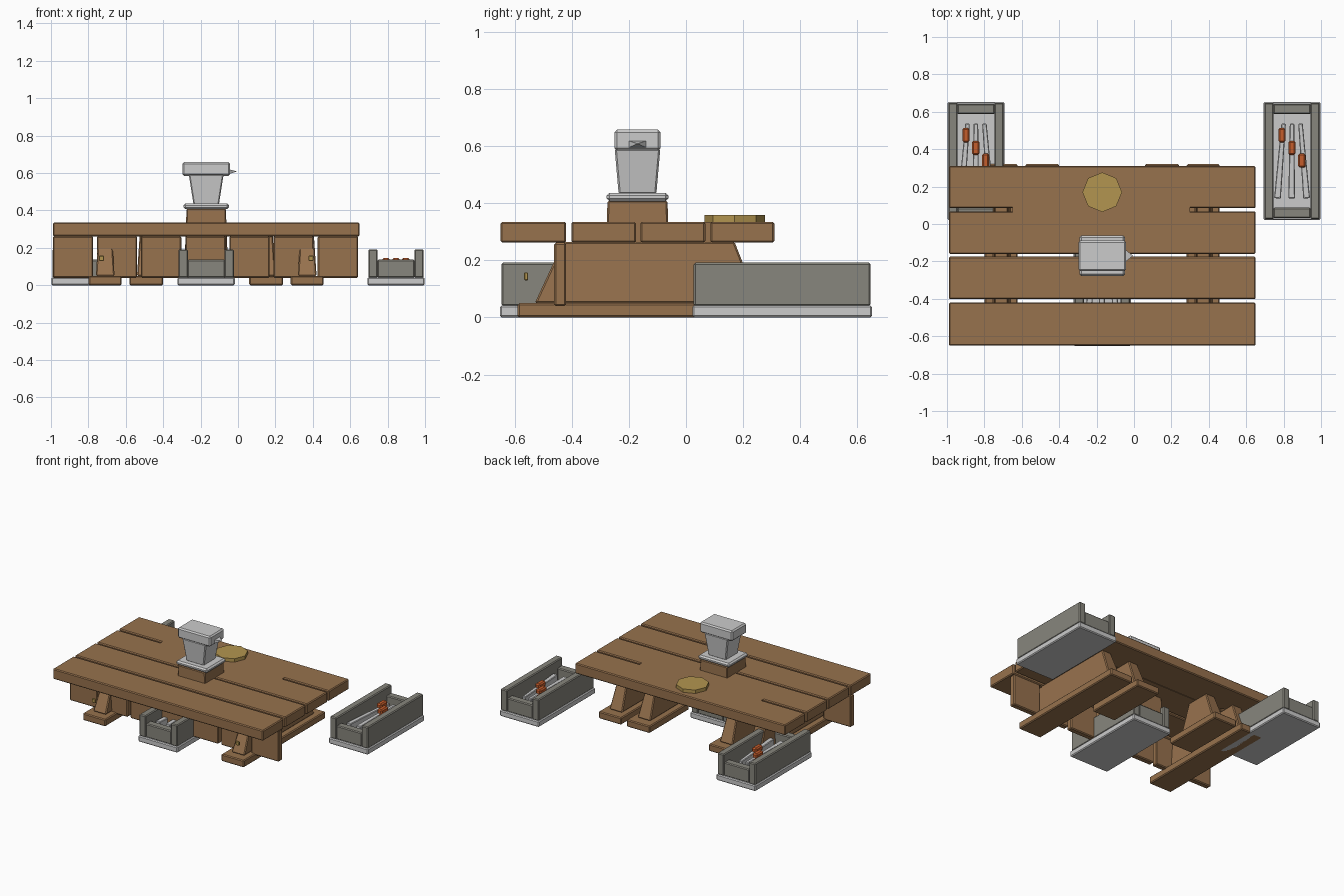
import bpy, bmesh, math
from mathutils import Vector

if "Cube" in bpy.data.objects:
    bpy.data.objects.remove(bpy.data.objects["Cube"])


def material(name, rgb):
    m = bpy.data.materials.new(name)
    m.diffuse_color = (*rgb, 1.0)
    m.use_nodes = True
    m.node_tree.nodes["Principled BSDF"].inputs["Base Color"].default_value = m.diffuse_color
    return m


WOOD = material("warm wood", (0.31, 0.168, 0.075))
STONE = material("dark stone", (0.245, 0.238, 0.205))
METAL = material("light metal", (0.60, 0.60, 0.60))
GOLD = material("brass", (0.45, 0.30, 0.08))
EMBER = material("hot orange", (0.56, 0.11, 0.025))


def finish(name, bm, mat, bevel):
    bmesh.ops.recalc_face_normals(bm, faces=bm.faces)
    me = bpy.data.meshes.new(name)
    bm.to_mesh(me)
    bm.free()
    me.materials.append(mat)
    ob = bpy.data.objects.new(name, me)
    bpy.context.collection.objects.link(ob)
    if bevel:
        b = ob.modifiers.new("soft_edge", 'BEVEL')
        b.width = bevel
        b.segments = 1
    return ob


def frustum(name, low, high, z, mat, bevel=0.006):
    """Block between two rectangles (x0, x1, y0, y1) at heights z."""
    bm = bmesh.new()
    rings = []
    for (x0, x1, y0, y1), h in zip((low, high), z):
        rings.append([bm.verts.new((x, y, h)) for x, y in
                      ((x0, y0), (x1, y0), (x1, y1), (x0, y1))])
    bm.faces.new(rings[0][::-1])
    bm.faces.new(rings[1])
    for i in range(4):
        j = (i + 1) % 4
        bm.faces.new((rings[0][i], rings[0][j], rings[1][j], rings[1][i]))
    return finish(name, bm, mat, bevel)


def box(name, x0, x1, y0, y1, z0, z1, mat, bevel=0.006):
    r = (x0, x1, y0, y1)
    return frustum(name, r, r, (z0, z1), mat, bevel)


CX = -0.17  # centre line of the table

# Table top: four planks, the last two joined in the middle
for i, (y0, y1) in enumerate(((-0.65, -0.42), (-0.402, -0.175),
                              (-0.16, 0.068), (0.085, 0.31))):
    box(f"table_plank_{i + 1}", -0.99, 0.65, y0, y1, 0.262, 0.335, WOOD)
box("plank_joint", -0.65, 0.30, 0.055, 0.10, 0.264, 0.335, WOOD, 0)

# Front apron: seven upright boards
for i in range(7):
    x = -0.99 + i * 0.236
    box(f"apron_board_{i + 1}", x, x + 0.215, -0.462, -0.42, 0.04, 0.262, WOOD)

# Trestles: long outer pair and short inner pair, mirrored about the centre
for side, label in ((-1, "left"), (1, "right")):
    xo, xi = CX + side * 0.54, CX + side * 0.32
    box(f"outer_foot_{label}", xo - 0.088, xo + 0.088, -0.59, 0.32, 0, 0.05, WOOD)
    frustum(f"outer_trestle_{label}", (xo - 0.05, xo + 0.05, -0.53, 0.255),
            (xo - 0.036, xo + 0.036, -0.43, 0.17), (0.05, 0.265), WOOD)
    box(f"inner_foot_{label}", xi - 0.09, xi + 0.09, -0.12, 0.32, 0, 0.05, WOOD)
    frustum(f"inner_trestle_{label}", (xi - 0.05, xi + 0.05, -0.06, 0.255),
            (xi - 0.036, xi + 0.036, 0.0, 0.17), (0.05, 0.265), WOOD)
    xp = CX + side * 0.56
    box(f"brass_peg_{label}", xp - 0.013, xp + 0.013, -0.567, -0.553,
        0.13, 0.158, GOLD, 0.003)


def bar(name, a, b, w0, w1, z0, z1, mat):
    """Tapered flat bar running between two plan points."""
    a, b = Vector(a), Vector(b)
    n = Vector((-(b - a).y, (b - a).x)).normalized()
    plan = [a + n * w0, a - n * w0, b - n * w1, b + n * w1]
    bm = bmesh.new()
    face = bm.faces.new([bm.verts.new((p.x, p.y, z0)) for p in plan])
    ext = bmesh.ops.extrude_face_region(bm, geom=[face])
    bmesh.ops.translate(bm, vec=(0, 0, z1 - z0), verts=[
        v for v in ext["geom"] if isinstance(v, bmesh.types.BMVert)])
    return finish(name, bm, mat, 0.004)


def trough(label, cx, cy):
    hx, hy = 0.153, 0.315
    box(f"{label}_trough_base", cx - hx, cx + hx, cy - hy, cy + hy, 0, 0.042, METAL)
    # Long side walls and lower end walls
    for s in (-1, 1):
        xa, xb = sorted((cx + s * 0.148, cx + s * 0.098))
        box(f"{label}_trough_side", xa, xb, cy - 0.31, cy + 0.31, 0.04, 0.192, STONE)
        ya, yb = sorted((cy + s * 0.305, cy + s * 0.25))
        box(f"{label}_trough_end", cx - 0.1, cx + 0.1, ya, yb, 0.04, 0.137, STONE)
    # Metal rods spread over the floor with glowing billets on top
    for i, (top, low) in enumerate(((-0.045, -0.078), (0.0, -0.002), (0.045, 0.078))):
        bar(f"{label}_rod", (cx + top, cy + 0.2), (cx + low, cy - 0.2),
            0.012, 0.018, 0.04, 0.12, METAL)
    for i in range(3):
        x, y = cx - 0.054 + i * 0.053, cy + 0.138 - i * 0.068
        box(f"{label}_hot_billet", x - 0.019, x + 0.019, y - 0.038, y + 0.038,
            0.11, 0.147, EMBER, 0.008)


for label, cx, cy in (("left", -0.845, 0.337), ("right", 0.845, 0.337),
                      ("front", CX, -0.337)):
    trough(label, cx, cy)


def square(hx, hy, cx=CX, cy=-0.17):
    return (cx - hx, cx + hx, cy - hy, cy + hy)


# Anvil on a wooden stump that passes through the table
frustum("anvil_stump", square(0.12, 0.12), square(0.105, 0.105), (0, 0.41), WOOD)
frustum("anvil_foot", square(0.122, 0.108), square(0.122, 0.108), (0.407, 0.437), METAL, 0.01)
frustum("anvil_waist", square(0.068, 0.066), square(0.093, 0.08), (0.432, 0.592), METAL)
frustum("anvil_head", square(0.127, 0.081), square(0.127, 0.081), (0.585, 0.658), METAL, 0.009)

# Small pointed horn
bm = bmesh.new()
base = [bm.verts.new((-0.045, -0.17 + y, 0.607 + z)) for y, z in
        ((-0.032, -0.012), (0.032, -0.012), (0.032, 0.012), (-0.032, 0.012))]
tip = bm.verts.new((-0.005, -0.17, 0.609))
bm.faces.new(base)
for i in range(4):
    bm.faces.new((base[i], base[(i + 1) % 4], tip))
finish("anvil_horn", bm, METAL, 0)

# Eight-sided brass disc lying on the table
bm = bmesh.new()
bmesh.ops.create_cone(bm, cap_ends=True, segments=8, radius1=0.106,
                      radius2=0.106, depth=0.025)
bmesh.ops.translate(bm, vec=(CX, 0.17, 0.3465), verts=bm.verts)
finish("brass_disc", bm, GOLD, 0)
